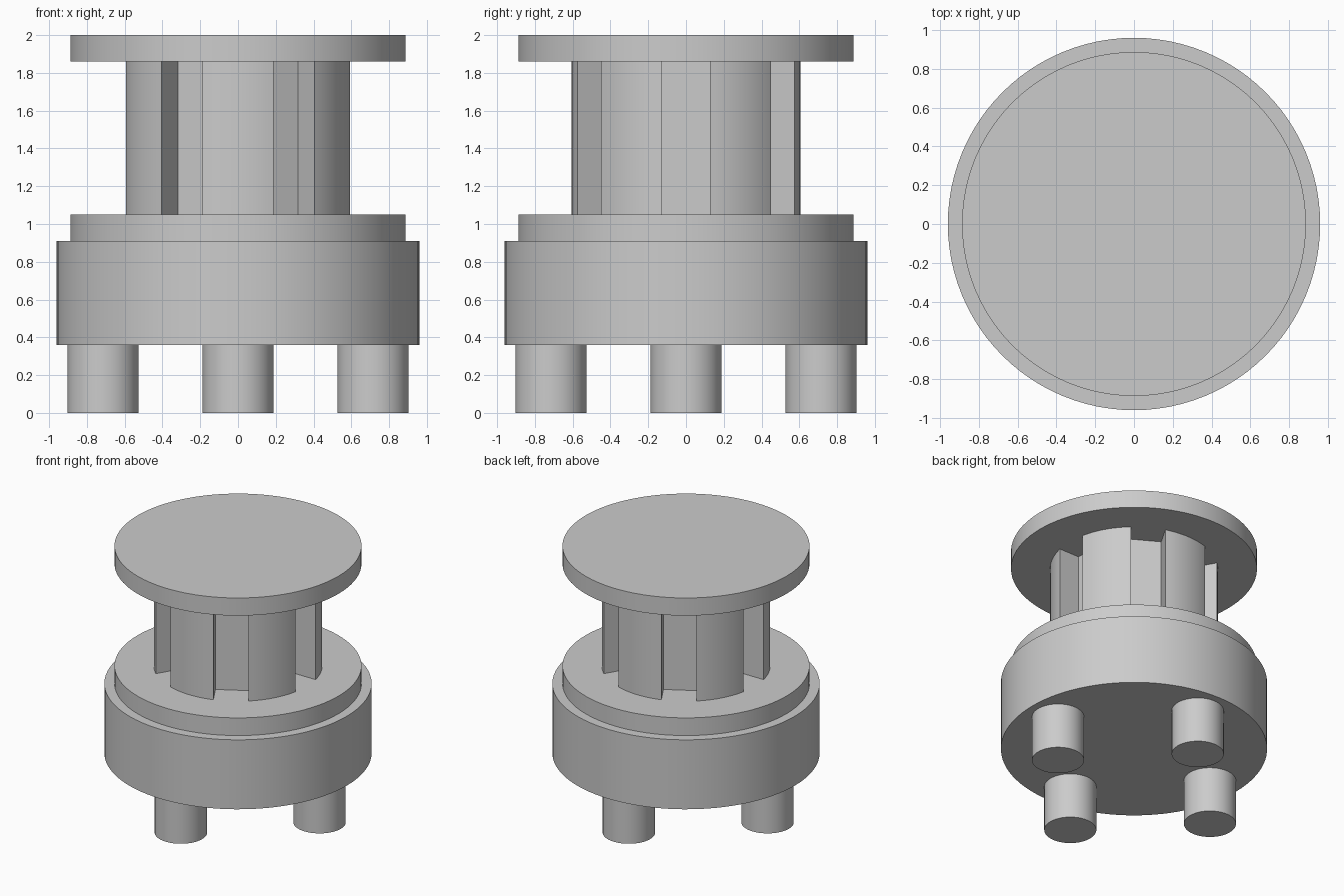
import bpy
import bmesh
from math import cos, sin, radians
from mathutils import Vector, Matrix

cube = bpy.data.objects.get("Cube")
if cube:
    bpy.data.objects.remove(cube, do_unlink=True)

GREY = (0.6, 0.6, 0.6, 1)
grey = bpy.data.materials.new("plain grey")
grey.use_nodes = True
grey.diffuse_color = GREY
grey.node_tree.nodes["Principled BSDF"].inputs["Base Color"].default_value = GREY


def prism(name, outline, bottom, top, centre=(0, 0)):
    """Extrude a closed outline from bottom to top."""
    bm = bmesh.new()
    verts = [bm.verts.new((p[0] + centre[0], p[1] + centre[1], bottom)) for p in outline]
    base = bm.faces.new(verts)
    ext = bmesh.ops.extrude_face_region(bm, geom=[base])
    moved = [v for v in ext["geom"] if isinstance(v, bmesh.types.BMVert)]
    bmesh.ops.translate(bm, verts=moved, vec=(0, 0, top - bottom))
    bmesh.ops.recalc_face_normals(bm, faces=bm.faces)
    mesh = bpy.data.meshes.new(name)
    bm.to_mesh(mesh)
    bm.free()
    mesh.materials.append(grey)
    obj = bpy.data.objects.new(name, mesh)
    bpy.context.collection.objects.link(obj)
    bpy.ops.object.select_all(action="DESELECT")
    obj.select_set(True)
    bpy.context.view_layer.objects.active = obj
    bpy.ops.object.shade_smooth_by_angle(angle=radians(20))
    return obj


def arc(radius, start, end, steps):
    angles = [radians(start + (end - start) * i / steps) for i in range(steps + 1)]
    return [Vector((radius * cos(a), radius * sin(a))) for a in angles]


def circle(radius, steps=96):
    return arc(radius, 0, 360, steps)[:-1]


# Round body, collar and top plate
prism("body", circle(0.96), 0.36, 0.91)
prism("collar", circle(0.887), 0.91, 1.05)
prism("top_plate", circle(0.887), 1.86, 2.0)

# Column with six teeth parted by straight, flat-floored slots
TEETH, RADIUS, HALF_TOOTH, FLOOR = 6, 0.605, 18, 0.416
half_slot = RADIUS * sin(radians(180 / TEETH - HALF_TOOTH))
outline = []
for i in range(TEETH):
    middle = 90 + i * 360 / TEETH
    outline += arc(RADIUS, middle - HALF_TOOTH, middle + HALF_TOOTH, 12)
    turn = Matrix.Rotation(radians(middle + 180 / TEETH), 2)
    outline += [turn @ Vector((FLOOR, side * half_slot)) for side in (-1, 1)]
prism("slotted_column", outline, 1.05, 1.86)

# Four round legs
for name, x, y in (("front", 0, -1), ("back", 0, 1), ("left", 1, 0), ("right", -1, 0)):
    prism(name + "_leg", circle(0.188, 48), 0, 0.36, (x * 0.715, y * 0.715))
